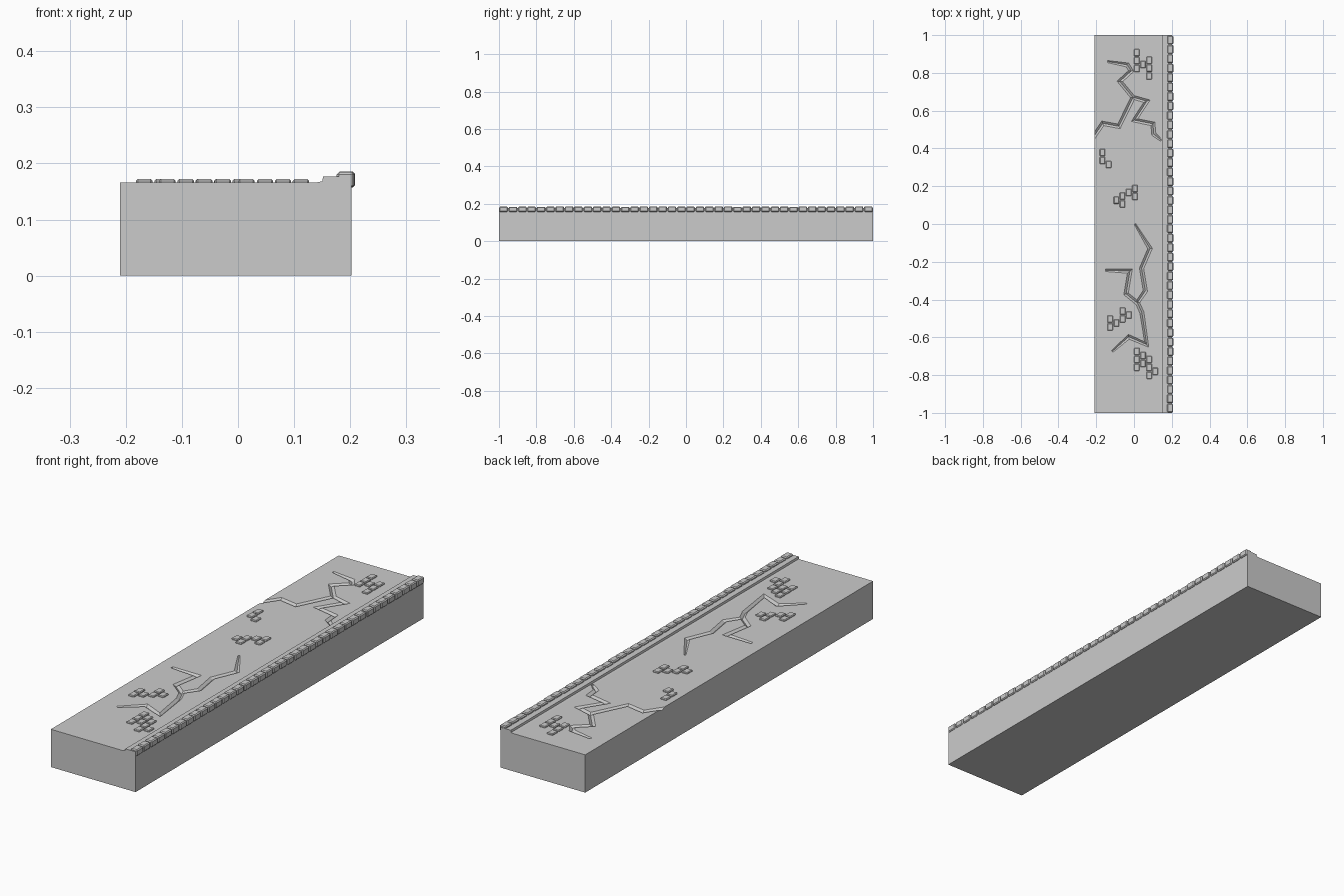
import bpy, bmesh, random
from mathutils import Vector

if "Cube" in bpy.data.objects:
    bpy.data.objects.remove(bpy.data.objects["Cube"])

random.seed(4)
TOP = 0.166


def make_object(name, bm):
    bmesh.ops.recalc_face_normals(bm, faces=bm.faces)
    me = bpy.data.meshes.new(name)
    bm.to_mesh(me)
    bm.free()
    ob = bpy.data.objects.new(name, me)
    bpy.context.collection.objects.link(ob)
    return ob


def loft(bm, rings):
    rings = [[bm.verts.new(p) for p in r] for r in rings]
    n = len(rings[0])
    for a, b in zip(rings, rings[1:]):
        for i in range(n):
            bm.faces.new((a[i], a[(i + 1) % n], b[(i + 1) % n], b[i]))
    bm.faces.new(rings[0])
    bm.faces.new(rings[-1])


def brick(bm, x, y, z0, z1, sx, sy, bevel):
    vs = bmesh.ops.create_cube(bm, size=1)["verts"]
    for v in vs:
        v.co = Vector((x + v.co.x * sx, y + v.co.y * sy,
                       (z0 + z1) / 2 + v.co.z * (z1 - z0)))
    edges = list({e for v in vs for e in v.link_edges})
    bmesh.ops.bevel(bm, geom=edges, offset=bevel, segments=1, affect='EDGES', profile=0.5)


# Slab with raised kerb along the right side
profile = [(-0.21, 0), (0.202, 0), (0.202, 0.177), (0.152, 0.177),
           (0.150, 0.168), (0.140, TOP), (-0.21, TOP)]
bm = bmesh.new()
loft(bm, [[(x, y, z) for x, z in profile] for y in (-1, 1)])
slab = make_object("pavement_slab", bm)


# V-shaped cracks cut into the top; widths taper at free ends
def crack_cutter(name, pts, start, end, width=0.011, depth=0.009):
    pts = [Vector(p) for p in pts]
    bm, rings = bmesh.new(), []
    for i, p in enumerate(pts):
        a = (p - pts[i - 1]).normalized() if i else (pts[1] - p).normalized()
        b = (pts[i + 1] - p).normalized() if i < len(pts) - 1 else a
        n = Vector((-a.y - b.y, a.x + b.x)).normalized()
        k = start if i == 0 else end if i == len(pts) - 1 else 1
        w = width * k / max(0.6, n.dot(Vector((-a.y, a.x))))
        l, r = p + n * w, p - n * w
        rings.append([(l.x, l.y, TOP + 0.003), (r.x, r.y, TOP + 0.003),
                      (r.x, r.y, TOP), (p.x, p.y, TOP - depth * k), (l.x, l.y, TOP)])
    loft(bm, rings)
    ob = make_object(name, bm)
    ob.hide_render = True
    return ob


cracks = [
    ([(-0.14, 0.86), (-0.035, 0.842), (-0.015, 0.81), (-0.075, 0.755), (-0.005, 0.67),
      (-0.08, 0.517), (-0.165, 0.533), (-0.222, 0.45)], 0.5, 1),
    ([(-0.008, 0.672), (0.068, 0.65), (0.003, 0.55), (0.10, 0.53),
      (0.105, 0.475), (0.145, 0.443)], 0.9, 0.6),
    ([(0.005, 0.0), (0.085, -0.13), (0.04, -0.235), (0.06, -0.355), (0.017, -0.418)], 0.4, 0.9),
    ([(-0.15, -0.245), (-0.022, -0.25), (-0.042, -0.37), (0.02, -0.42), (0.042, -0.47),
      (0.067, -0.638), (-0.028, -0.597), (-0.115, -0.675)], 0.6, 0.5),
]
cutters = []
for i, (pts, s, e) in enumerate(cracks):
    cutter = crack_cutter(f"crack_cutter_{i}", pts, s, e)
    mod = slab.modifiers.new(f"crack_{i}", 'BOOLEAN')
    mod.operation, mod.solver, mod.object = 'DIFFERENCE', 'EXACT', cutter
    cutters.append(cutter)
deps = bpy.context.evaluated_depsgraph_get()
mesh = bpy.data.meshes.new_from_object(slab.evaluated_get(deps))
slab.modifiers.clear()
slab.data = mesh
for c in cutters:
    bpy.data.objects.remove(c)

# Row of edging bricks along the kerb
bm = bmesh.new()
for i in range(40):
    j = random.uniform(-0.001, 0.001)
    brick(bm, 0.192 + j, -0.975 + i * 0.05, 0.157, 0.185 + j, 0.031, 0.045, 0.004)
make_object("edging_bricks", bm)

# Clusters of exposed bricks on the surface
clusters = [
    [(0.015, 0.907), (0.015, 0.865), (0.015, 0.823), (0.048, 0.845),
     (0.08, 0.867), (0.08, 0.825), (0.08, 0.783)],
    [(-0.167, 0.378), (-0.167, 0.336), (-0.134, 0.315)],
    [(0.005, 0.187), (0.005, 0.145), (-0.028, 0.167), (-0.061, 0.148),
     (-0.061, 0.107), (-0.093, 0.126)],
    [(-0.027, -0.482), (-0.06, -0.461), (-0.06, -0.503), (-0.093, -0.524),
     (-0.126, -0.503), (-0.126, -0.545)],
    [(0.015, -0.675), (0.015, -0.717), (0.015, -0.759), (0.048, -0.696), (0.048, -0.738),
     (0.08, -0.717), (0.08, -0.759), (0.08, -0.801), (0.112, -0.78)],
]
bm = bmesh.new()
for cluster in clusters:
    for x, y in cluster:
        brick(bm, x, y, 0.150, 0.172, 0.029, 0.038, 0.003)
make_object("surface_bricks", bm)
